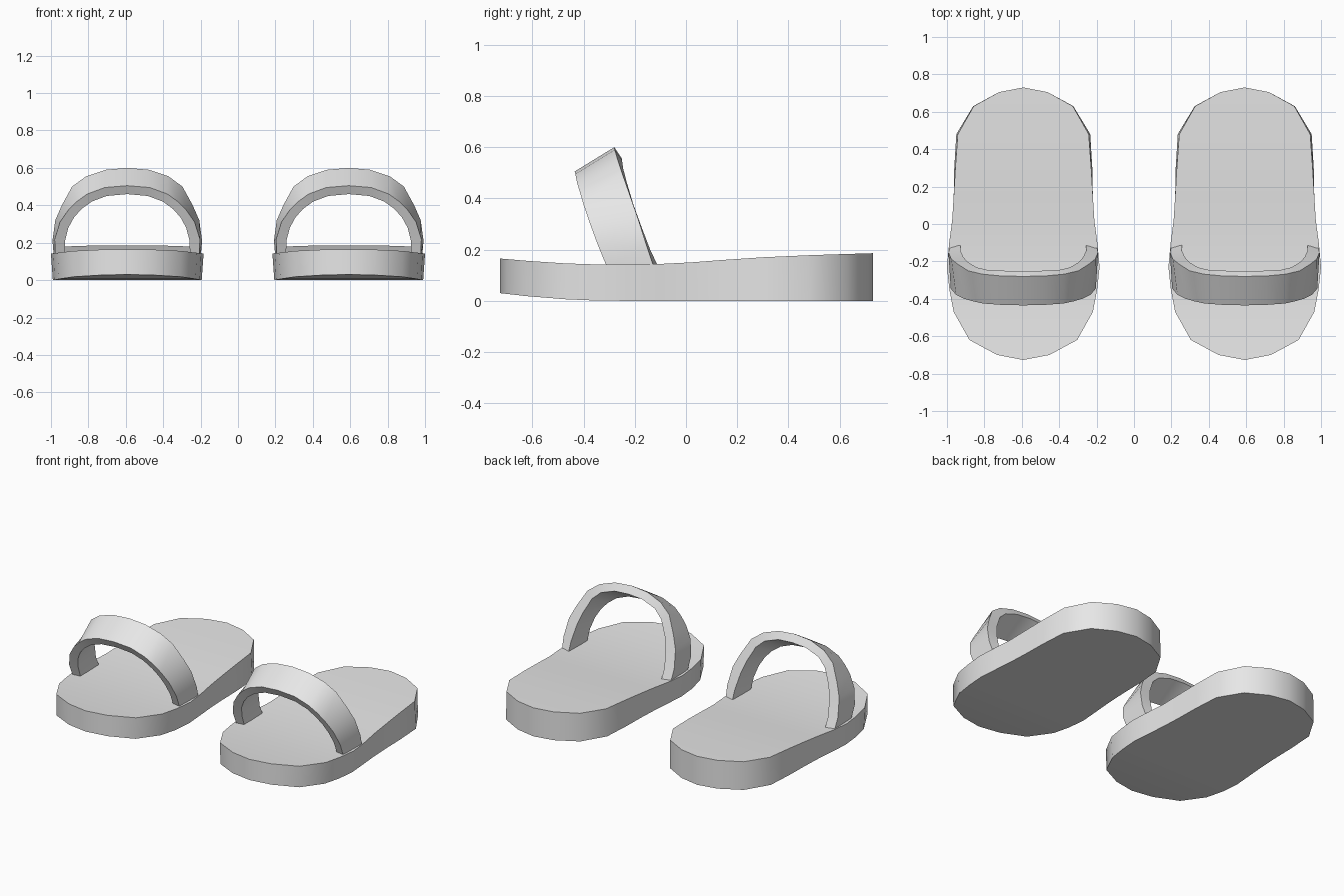
import bpy
import bmesh
import math

if "Cube" in bpy.data.objects:
    bpy.data.objects.remove(bpy.data.objects["Cube"])

rubber = bpy.data.materials.new("light_grey")
rubber.diffuse_color = (0.8, 0.8, 0.8, 1)
rubber.use_nodes = True
rubber.node_tree.nodes["Principled BSDF"].inputs["Base Color"].default_value = rubber.diffuse_color

# Sole stations, toe to heel: y, top half width, bottom half width, top z, bottom z
SOLE = [
    (-0.727, 0.0, 0.0, 0.165, 0.030), (-0.70, 0.14, 0.14, 0.163, 0.027),
    (-0.62, 0.288, 0.285, 0.156, 0.018), (-0.47, 0.372, 0.365, 0.146, 0.006),
    (-0.35, 0.395, 0.388, 0.142, 0.001), (-0.23, 0.408, 0.398, 0.141, 0.0),
    (-0.10, 0.396, 0.388, 0.144, 0.0), (0.02, 0.38, 0.378, 0.150, 0.0),
    (0.15, 0.372, 0.372, 0.160, 0.0), (0.30, 0.363, 0.369, 0.170, 0.0),
    (0.48, 0.350, 0.358, 0.178, 0.0), (0.63, 0.265, 0.268, 0.183, 0.0),
    (0.705, 0.13, 0.13, 0.185, 0.0), (0.73, 0.0, 0.0, 0.186, 0.0),
]

# Strap rims, crown to foot: x, y, z
OUT_BACK = [(0, -.28, .60), (.115, -.278, .59), (.22, -.268, .555), (.295, -.25, .50),
            (.35, -.215, .40), (.385, -.187, .32), (.40, -.152, .21), (.393, -.125, .13)]
OUT_FRONT = [(0, -.435, .505), (.12, -.432, .495), (.215, -.425, .46), (.27, -.413, .42),
             (.315, -.40, .375), (.36, -.378, .31), (.388, -.345, .22), (.386, -.308, .13)]
IN_FRONT = [(0, -.41, .46), (.11, -.408, .45), (.19, -.402, .42), (.245, -.392, .38),
            (.285, -.378, .335), (.315, -.358, .28), (.333, -.33, .21), (.335, -.30, .13)]
IN_BACK = [(0, -.25, .555), (.10, -.25, .548), (.195, -.245, .515), (.25, -.232, .465),
           (.295, -.205, .375), (.32, -.178, .30), (.337, -.14, .20), (.335, -.107, .13)]


def finish(bm, name, x, angle):
    """Turn a bmesh into a smooth-by-angle object at the given x."""
    bmesh.ops.remove_doubles(bm, verts=bm.verts, dist=1e-5)
    bmesh.ops.recalc_face_normals(bm, faces=bm.faces)
    mesh = bpy.data.meshes.new(name)
    bm.to_mesh(mesh)
    bm.free()
    mesh.materials.append(rubber)
    obj = bpy.data.objects.new(name, mesh)
    bpy.context.collection.objects.link(obj)
    obj.location.x = x
    bpy.ops.object.select_all(action='DESELECT')
    obj.select_set(True)
    bpy.context.view_layer.objects.active = obj
    bpy.ops.object.shade_smooth_by_angle(angle=math.radians(angle))


def loft(sections):
    """Skin a row of four-cornered sections; pointed ends collapse to an edge."""
    bm = bmesh.new()
    rings = []
    for section in sections:
        made = {}
        for p in section:
            if p not in made:
                made[p] = bm.verts.new(p)
        rings.append([made[p] for p in section])
    for a, b in zip(rings, rings[1:]):
        for i in range(4):
            j = (i + 1) % 4
            corners = list(dict.fromkeys((a[i], a[j], b[j], b[i])))
            if len(corners) > 2:
                bm.faces.new(corners)
    for ring in (rings[0], rings[-1]):
        if len(set(ring)) == 4:
            bm.faces.new(ring)
    return bm


def mirrored(rim):
    """Complete half a rim across its centre line."""
    return [(-x, y, z) for x, y, z in rim[:0:-1]] + rim


for side, x in (("left", -0.592), ("right", 0.592)):
    # Thick contoured sole
    bm = loft([((-t, y, zt), (t, y, zt), (b, y, zb), (-b, y, zb))
               for y, t, b, zt, zb in SOLE])
    finish(bm, side + "_sole", x, 35)
    # Tilted arched strap
    bm = loft(list(zip(*map(mirrored, (OUT_BACK, OUT_FRONT, IN_FRONT, IN_BACK)))))
    finish(bm, side + "_strap", x, 35)
